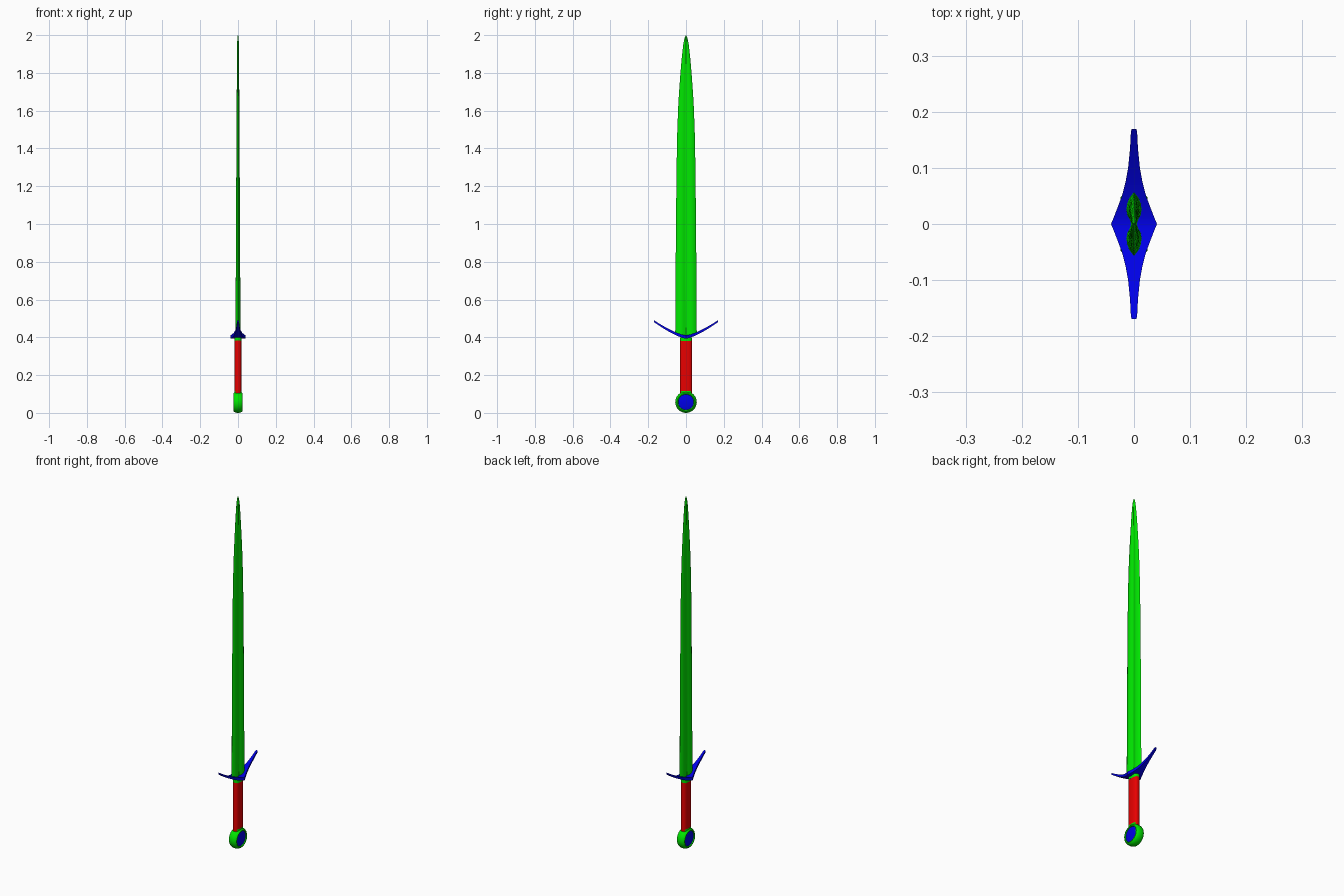
import bpy, math

if "Cube" in bpy.data.objects:
    bpy.data.objects.remove(bpy.data.objects["Cube"])


def material(name, rgb):
    m = bpy.data.materials.new(name)
    m.diffuse_color = (*rgb, 1)
    m.use_nodes = True
    m.node_tree.nodes["Principled BSDF"].inputs["Base Color"].default_value = m.diffuse_color
    return m


GREEN = material("green", (0.0, 0.8, 0.0))
BLUE = material("blue", (0.0, 0.0, 0.8))
RED = material("red", (0.8, 0.0, 0.0))


def loft(name, rings, mats, angle=35):
    """Skin a stack of equal-sized closed rings and cap both ends."""
    n = len(rings[0])
    verts = [p for ring in rings for p in ring]
    faces = [(a * n + i, a * n + (i + 1) % n, (a + 1) * n + (i + 1) % n, (a + 1) * n + i)
             for a in range(len(rings) - 1) for i in range(n)]
    faces += [tuple(reversed(range(n))), tuple(range(len(verts) - n, len(verts)))]
    me = bpy.data.meshes.new(name)
    me.from_pydata(verts, [], faces)
    ob = bpy.data.objects.new(name, me)
    bpy.context.collection.objects.link(ob)
    for m in mats:
        me.materials.append(m)
    bpy.ops.object.select_all(action='DESELECT')
    ob.select_set(True)
    bpy.context.view_layer.objects.active = ob
    bpy.ops.object.mode_set(mode='EDIT')
    bpy.ops.mesh.select_all(action='SELECT')
    bpy.ops.mesh.normals_make_consistent(inside=False)
    bpy.ops.object.mode_set(mode='OBJECT')
    bpy.ops.object.shade_smooth_by_angle(angle=math.radians(angle))
    return ob


def guard_z(y):
    return 0.402 + 0.084 * (abs(y) / 0.17) ** 1.4


# Blade: two bulging bevels with a central fuller, narrowing to a rounded point
half = [(1, 0), (0.82, 0.6), (0.62, 0.92), (0.45, 1.0), (0.28, 0.88), (0.13, 0.55), (0, 0.36)]
section = [(x, y) for y, x in half]
section += [(x, -y) for x, y in section[-2::-1]]
section += [(-x, y) for x, y in section[-2:0:-1]]
stations = [(0.41, .057, .0135), (0.7, .0555, .012), (1.0, .053, .0105), (1.3, .050, .009),
            (1.5, .046, .008), (1.65, .040, .007), (1.78, .031, .0062), (1.88, .0225, .0054),
            (1.95, .0145, .0046), (1.985, .0075, .0035), (2.0, .001, .001)]
rings = []
for k, (z, w, t) in enumerate(stations):
    rings.append([(x * t, y * w, guard_z(y * w) if k == 0 else z) for x, y in section])
loft("blade", rings, [GREEN])

# Crossguard: upswept bar, wide in the middle with concave sides
plan = [(0, .041), (.012, .036), (.025, .031), (.05, .0215), (.075, .015), (.1, .0105),
        (.135, .007), (.165, .0055), (.169, .004)]
rings = []
for y, w in [(-y, w) for y, w in plan[:0:-1]] + plan:
    h = 0.009 - 0.004 * abs(y) / 0.17
    z = guard_z(y)
    rings.append([(-w, y, z - h), (w, y, z - h), (w, y, z + h), (-w, y, z + h)])
loft("crossguard", rings, [BLUE])


def oval(rx, ry, z, n=24, e=0.75):
    pts = []
    for i in range(n):
        c, s = math.cos(math.tau * i / n), math.sin(math.tau * i / n)
        pts.append((math.copysign(abs(c) ** e, c) * rx, math.copysign(abs(s) ** e, s) * ry, z))
    return pts


# Grip and the thin collars at its two ends
loft("grip", [oval(.0185, .033, .105), oval(.0185, .033, .382)], [RED])
for name, z0, z1 in (("upper_collar", .380, .398), ("lower_collar", .100, .117)):
    loft(name, [oval(.019, .0325, z0), oval(.019, .0325, z1)], [GREEN])

# Pommel: rounded wheel with a slightly domed disc on each face
profile = [(.002, .0235), (.02, .0225), (.033, .021), (.041, .019), (.0425, .0245),
           (.047, .0245), (.052, .020), (.0555, .0125), (.057, .004)]
full = [(r, -x) for r, x in profile] + profile[::-1]
rings = [[(x, r * math.cos(math.tau * i / 32), .057 + r * math.sin(math.tau * i / 32))
          for i in range(32)] for r, x in full]
pommel = loft("pommel", rings, [GREEN, BLUE])
for p in pommel.data.polygons:
    if math.hypot(p.center.y, p.center.z - .057) < .0412:
        p.material_index = 1
